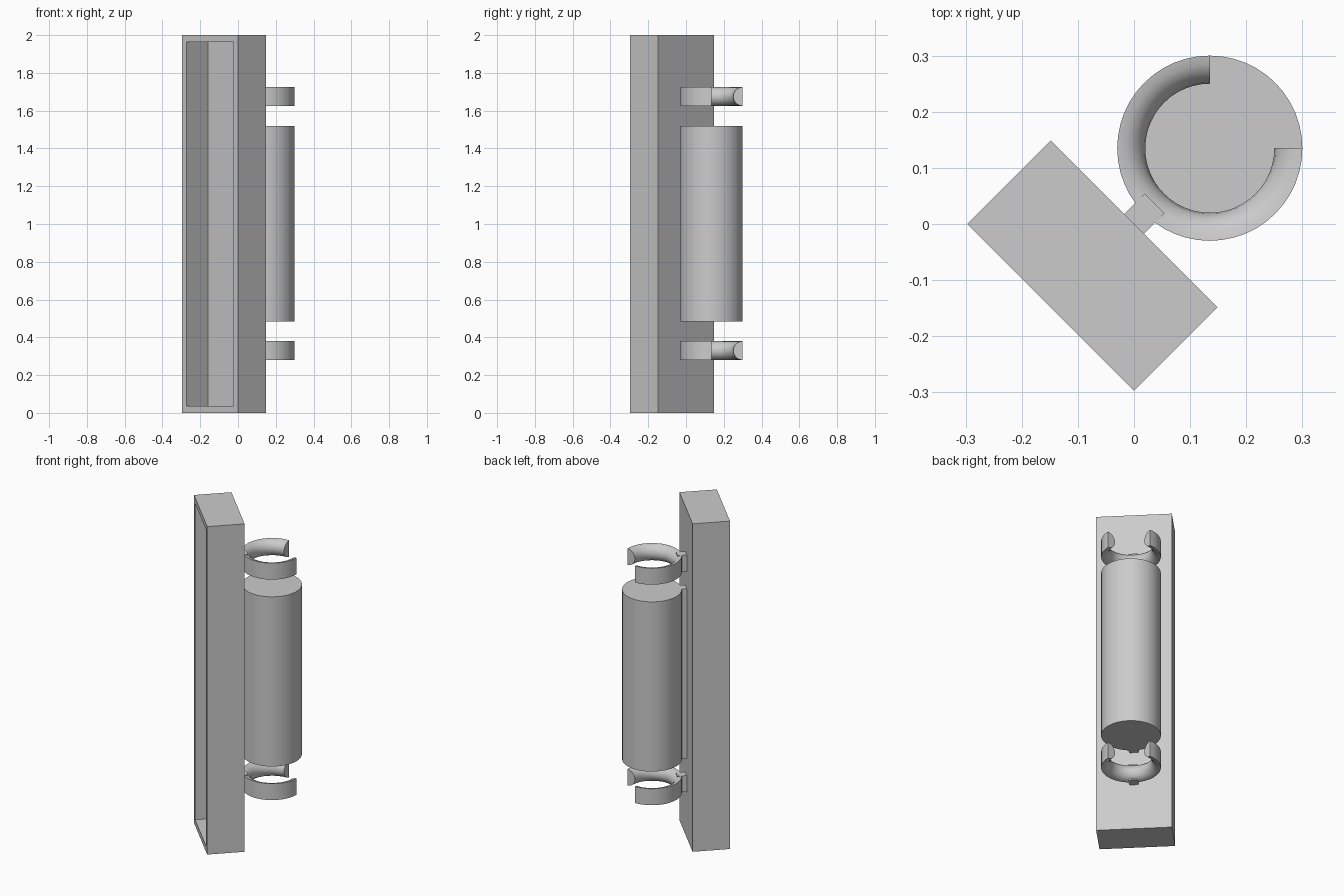
import bpy, bmesh
from math import sin, cos, pi, radians
from mathutils import Matrix

if "Cube" in bpy.data.objects:
    bpy.data.objects.remove(bpy.data.objects["Cube"])

# Built square to the axes (back of case at y = 0), then turned 45 degrees
TURN = Matrix.Rotation(radians(-45), 4, 'Z')
W, D, H, WALL = 0.42, 0.21, 2.0, 0.05
R, CY, BEAD = 0.165, 0.191, 0.05
SIDES = 48


def finish(name, bm):
    bmesh.ops.recalc_face_normals(bm, faces=bm.faces)
    bm.transform(TURN)
    mesh = bpy.data.meshes.new(name)
    bm.to_mesh(mesh)
    bm.free()
    ob = bpy.data.objects.new(name, mesh)
    bpy.context.collection.objects.link(ob)
    return ob


def box(name, x, y0, y1, z0, z1):
    bm = bmesh.new()
    bmesh.ops.create_cube(bm, size=1, matrix=Matrix.Translation((0, (y0 + y1) / 2, (z0 + z1) / 2))
                          @ Matrix.Diagonal((x, y1 - y0, z1 - z0, 1)))
    return finish(name, bm)


def smooth(ob):
    bpy.ops.object.select_all(action='DESELECT')
    ob.select_set(True)
    bpy.context.view_layer.objects.active = ob
    bpy.ops.object.shade_smooth_by_angle(angle=radians(30))


def clip(name, z):
    # half-round bead swept three quarters of the way round, open away from the case
    steps, arc = 36, 10
    bm = bmesh.new()
    rings = []
    for i in range(steps + 1):
        a = radians(135 + 270 * i / steps)
        ring = []
        for j in range(arc + 1):
            t = -pi / 2 + pi * j / arc
            r = R - BEAD * cos(t)
            ring.append(bm.verts.new((r * cos(a), CY + r * sin(a), z + BEAD * sin(t))))
        rings.append(ring)
    for p, q in zip(rings, rings[1:]):
        for j in range(arc + 1):
            k = (j + 1) % (arc + 1)
            bm.faces.new((p[j], p[k], q[k], q[j]))
    bm.faces.new(rings[0])
    bm.faces.new(rings[-1])
    smooth(finish(name, bm))


# Case: open-fronted tray
bm = bmesh.new()
bmesh.ops.create_cube(bm, size=1, matrix=Matrix.Translation((0, -D / 2, H / 2))
                      @ Matrix.Diagonal((W, D, H, 1)))
bm.normal_update()
front = min(bm.faces, key=lambda f: f.calc_center_median().y)
bmesh.ops.inset_region(bm, faces=[front], thickness=WALL)
pocket = bmesh.ops.extrude_face_region(bm, geom=[front])
floor = [v for v in pocket['geom'] if isinstance(v, bmesh.types.BMVert)]
bmesh.ops.translate(bm, verts=floor, vec=(0, D - WALL, 0))
if front.is_valid:
    bmesh.ops.delete(bm, geom=[front], context='FACES_ONLY')
finish("case", bm)

# Handle cylinder
bm = bmesh.new()
bmesh.ops.create_cone(bm, cap_ends=True, segments=SIDES, radius1=R, radius2=R, depth=1.035,
                      matrix=Matrix.Translation((0, CY, 1.0025)))
smooth(finish("cylinder", bm))
box("cylinder_mount", 0.05, 0, 0.052, 0.485, 1.52)

# Spring clips and their mounts
for label, z in (("lower", 0.33), ("upper", 1.675)):
    clip(label + "_clip", z)
    box(label + "_clip_mount", 0.05, 0, 0.052, z - 0.05, z + 0.05)
